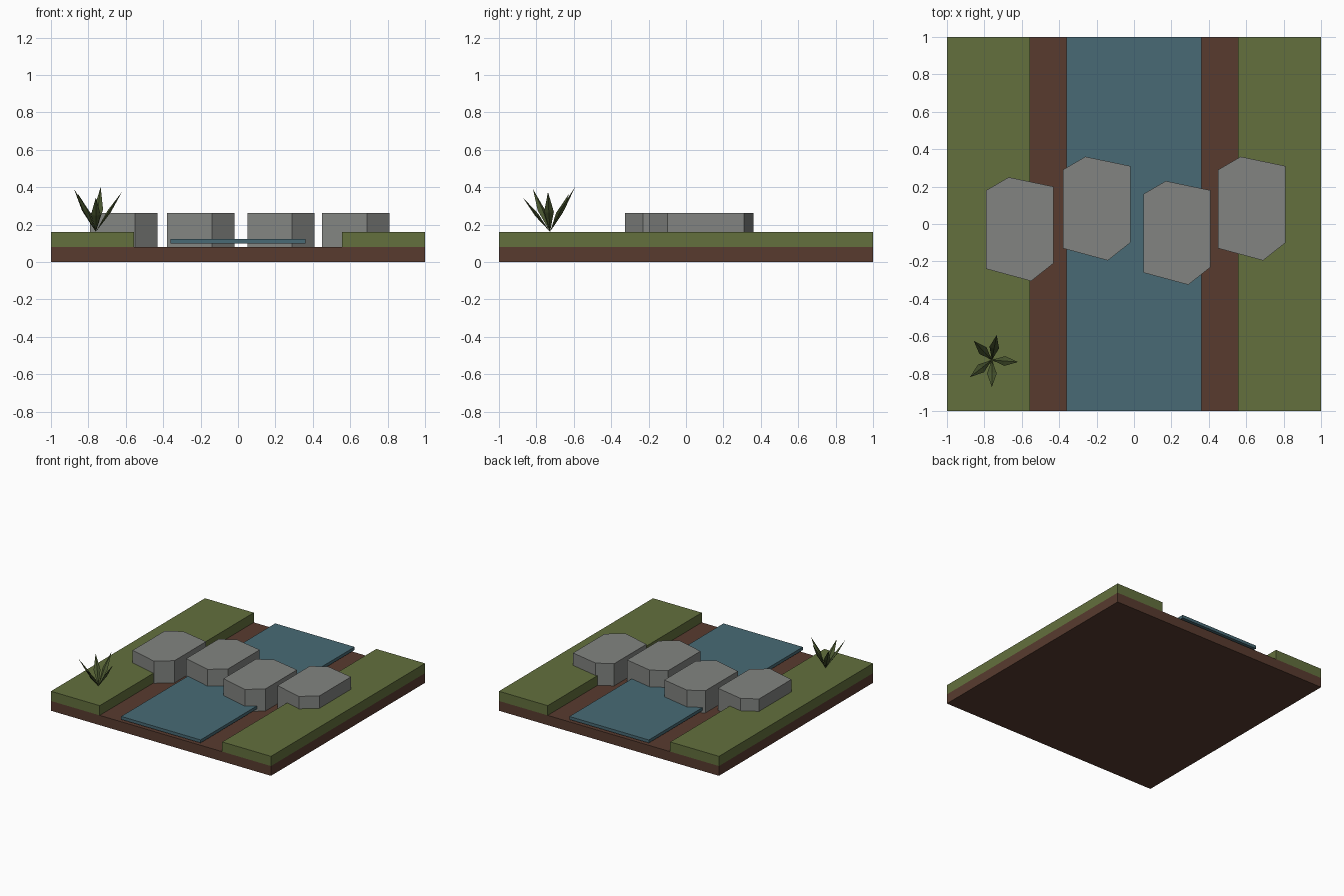
import bpy, bmesh, math
from mathutils import Vector

if "Cube" in bpy.data.objects:
    bpy.data.objects.remove(bpy.data.objects["Cube"])


def material(name, rgb):
    m = bpy.data.materials.new(name)
    lin = [(c / 255 / 12.92) if c < 11 else ((c / 255 + 0.055) / 1.055) ** 2.4 for c in rgb]
    m.diffuse_color = (*lin, 1)
    m.use_nodes = True
    m.node_tree.nodes["Principled BSDF"].inputs["Base Color"].default_value = m.diffuse_color
    return m


soil = material("soil_brown", (88, 59, 47))
grass = material("grass_green", (99, 112, 61))
water = material("water_blue", (72, 106, 117))
stone = material("stone_grey", (130, 132, 129))
leaf = material("leaf_green", (74, 87, 48))


def finish(name, bm, mat):
    bmesh.ops.recalc_face_normals(bm, faces=bm.faces)
    me = bpy.data.meshes.new(name)
    bm.to_mesh(me)
    bm.free()
    me.materials.append(mat)
    ob = bpy.data.objects.new(name, me)
    bpy.context.collection.objects.link(ob)
    return ob


def prism(name, outline, z0, z1, mat):
    bm = bmesh.new()
    low = [bm.verts.new((x, y, z0)) for x, y in outline]
    face = bm.faces.new(low)
    ext = bmesh.ops.extrude_face_region(bm, geom=[face], use_keep_orig=True)
    for v in ext["geom"]:
        if isinstance(v, bmesh.types.BMVert):
            v.co.z = z1
    return finish(name, bm, mat)


def slab(name, x0, x1, z0, z1, mat):
    return prism(name, [(x0, -1), (x1, -1), (x1, 1), (x0, 1)], z0, z1, mat)


# Ground, banks and stream
slab("soil_base", -1, 1, 0, 0.08, soil)
slab("left_bank", -1, -0.557, 0.08, 0.16, grass)
slab("right_bank", 0.557, 1, 0.08, 0.16, grass)
slab("stream_water", -0.362, 0.36, 0.099, 0.124, water)

# Stepping stones: one hexagonal outline repeated across the stream
hexagon = [(-0.18, 0.21), (-0.06, 0.28), (0.18, 0.23),
           (0.18, -0.18), (0.06, -0.275), (-0.18, -0.21)]
for i, (cx, cy) in enumerate([(-0.61, -0.03), (-0.20, 0.08), (0.23, -0.05), (0.63, 0.08)]):
    prism(f"stepping_stone_{i + 1}", [(cx + x, cy + y) for x, y in hexagon], 0.08, 0.262, stone)

# Grass tuft: slim ridged blades leaning outwards from one root
root = Vector((-0.76, -0.727, 0.162))
for i, (deg, reach, top) in enumerate([(79, 0.136, 0.40), (133.5, 0.14, 0.365), (218, 0.148, 0.39),
                                       (270, 0.145, 0.345), (355.5, 0.14, 0.375)]):
    a = math.radians(deg)
    out = Vector((math.cos(a), math.sin(a), 0))
    side = Vector((-math.sin(a), math.cos(a), 0))
    tip = root + out * reach + Vector((0, 0, top - root.z))
    normal = (tip - root).normalized().cross(side)
    mid = root.lerp(tip, 0.5)
    bm = bmesh.new()
    ring = [bm.verts.new(mid + d) for d in
            (side * 0.026, normal * 0.01, -side * 0.026, -normal * 0.01)]
    for end in (bm.verts.new(root), bm.verts.new(tip)):
        for k in range(4):
            bm.faces.new((ring[k], ring[(k + 1) % 4], end))
    finish(f"grass_blade_{i + 1}", bm, leaf)
